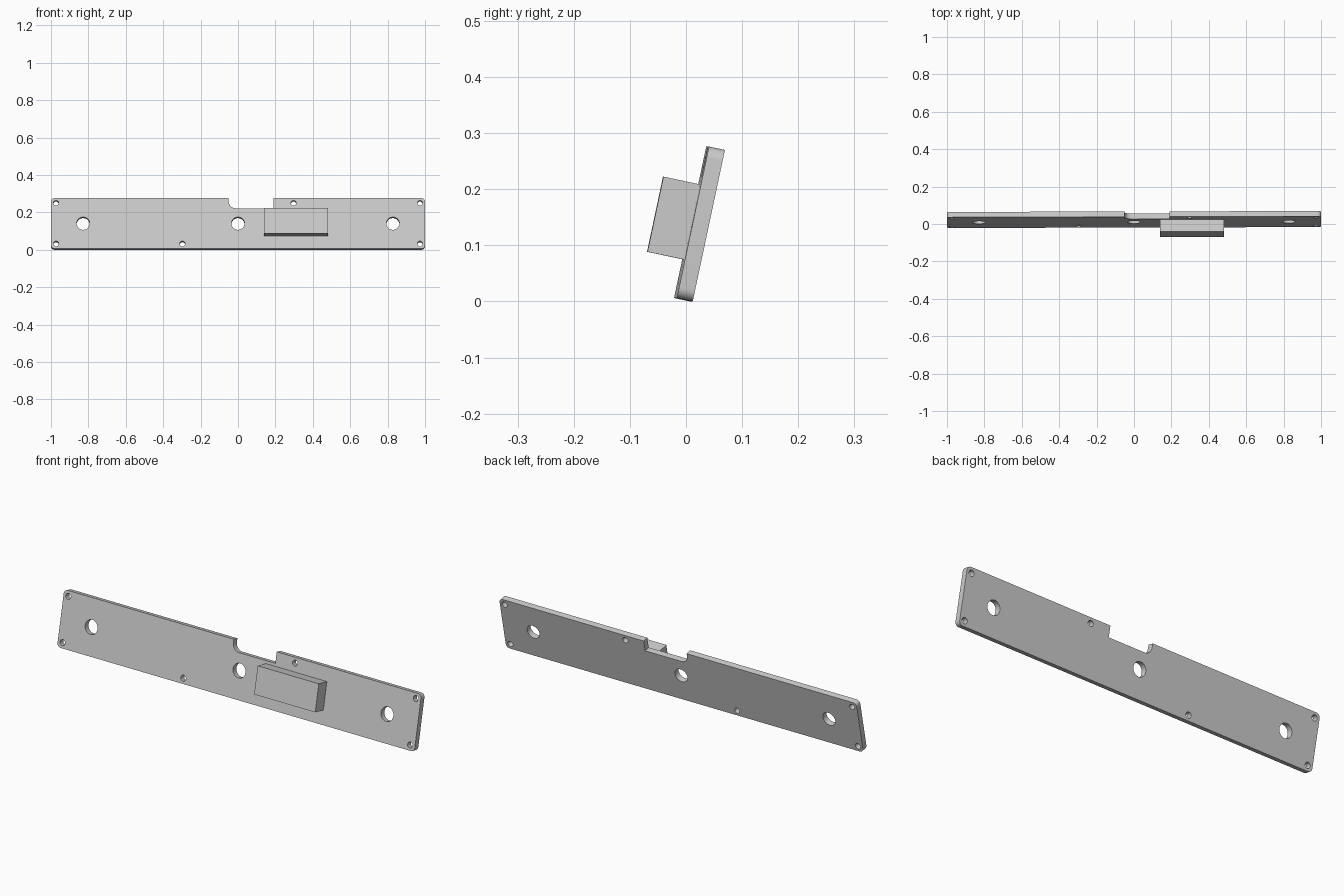
import bpy, bmesh
from math import radians, pi, cos, sin
from mathutils import Matrix

if "Cube" in bpy.data.objects:
    bpy.data.objects.remove(bpy.data.objects["Cube"])

H, T = 0.276, 0.029
# Local frame: x along plate, y up the plate, z out of its front face
LEAN = (Matrix.Translation((0, 0.0095, 0)) @ Matrix.Rotation(0.0025, 4, 'Z')
        @ Matrix.Rotation(radians(78), 4, 'X'))


def arc(cx, cy, r, a0, a1, n):
    return [(cx + r * cos(radians(a0 + (a1 - a0) * i / n)),
             cy + r * sin(radians(a0 + (a1 - a0) * i / n))) for i in range(n + 1)]


def circle(cx, cy, r, n):
    return arc(cx, cy, r, 0, 360, n)[:-1]


# Plate outline with rounded corners and a notch in the top edge
R = 0.02
outline = (arc(-1 + R, R, R, 180, 270, 8) + arc(1 - R, R, R, 270, 360, 8)
           + arc(1 - R, H - R, R, 0, 90, 8)
           + [(0.19, H), (0.19, 0.221)]
           + arc(-0.013, 0.258, 0.037, 270, 180, 10)
           + [(-0.05, H)]
           + arc(-1 + R, H - R, R, 90, 180, 8))

# Three large holes and six screw holes
loops = [outline]
loops += [circle(x, H / 2, 0.035, 32) for x in (-0.828, 0, 0.828)]
loops += [circle(x, y, 0.0145, 20) for x, y in (
    (-0.973, 0.027), (-0.973, 0.249), (0.973, 0.027), (0.973, 0.249),
    (-0.297, 0.027), (0.297, 0.249))]

curve = bpy.data.curves.new("plate_profile", 'CURVE')
curve.dimensions = '2D'
curve.fill_mode = 'BOTH'
curve.extrude = T / 2
for pts in loops:
    s = curve.splines.new('POLY')
    s.points.add(len(pts) - 1)
    for p, (x, y) in zip(s.points, pts):
        p.co = (x, y, 0, 1)
    s.use_cyclic_u = True
plate = bpy.data.objects.new("mounting_plate", curve)
bpy.context.collection.objects.link(plate)
plate.matrix_world = LEAN @ Matrix.Translation((0, 0, T / 2))
bpy.context.view_layer.objects.active = plate
plate.select_set(True)
bpy.ops.object.convert(target='MESH')
plate = bpy.context.object
bm = bmesh.new()
bm.from_mesh(plate.data)
bmesh.ops.remove_doubles(bm, verts=bm.verts, dist=1e-5)
bmesh.ops.dissolve_limit(bm, angle_limit=radians(1), verts=bm.verts, edges=bm.edges)
bmesh.ops.recalc_face_normals(bm, faces=bm.faces)
bm.to_mesh(plate.data)
bm.free()
bpy.ops.object.shade_smooth_by_angle(angle=radians(30))

# Box on the front face
bm = bmesh.new()
bmesh.ops.create_cube(bm, size=1, matrix=Matrix.Translation((0.31, 0.1385, T + 0.0335))
                      @ Matrix.Diagonal((0.342, 0.137, 0.067, 1)))
mesh = bpy.data.meshes.new("front_block")
bm.to_mesh(mesh)
bm.free()
block = bpy.data.objects.new("front_block", mesh)
bpy.context.collection.objects.link(block)
block.matrix_world = LEAN
